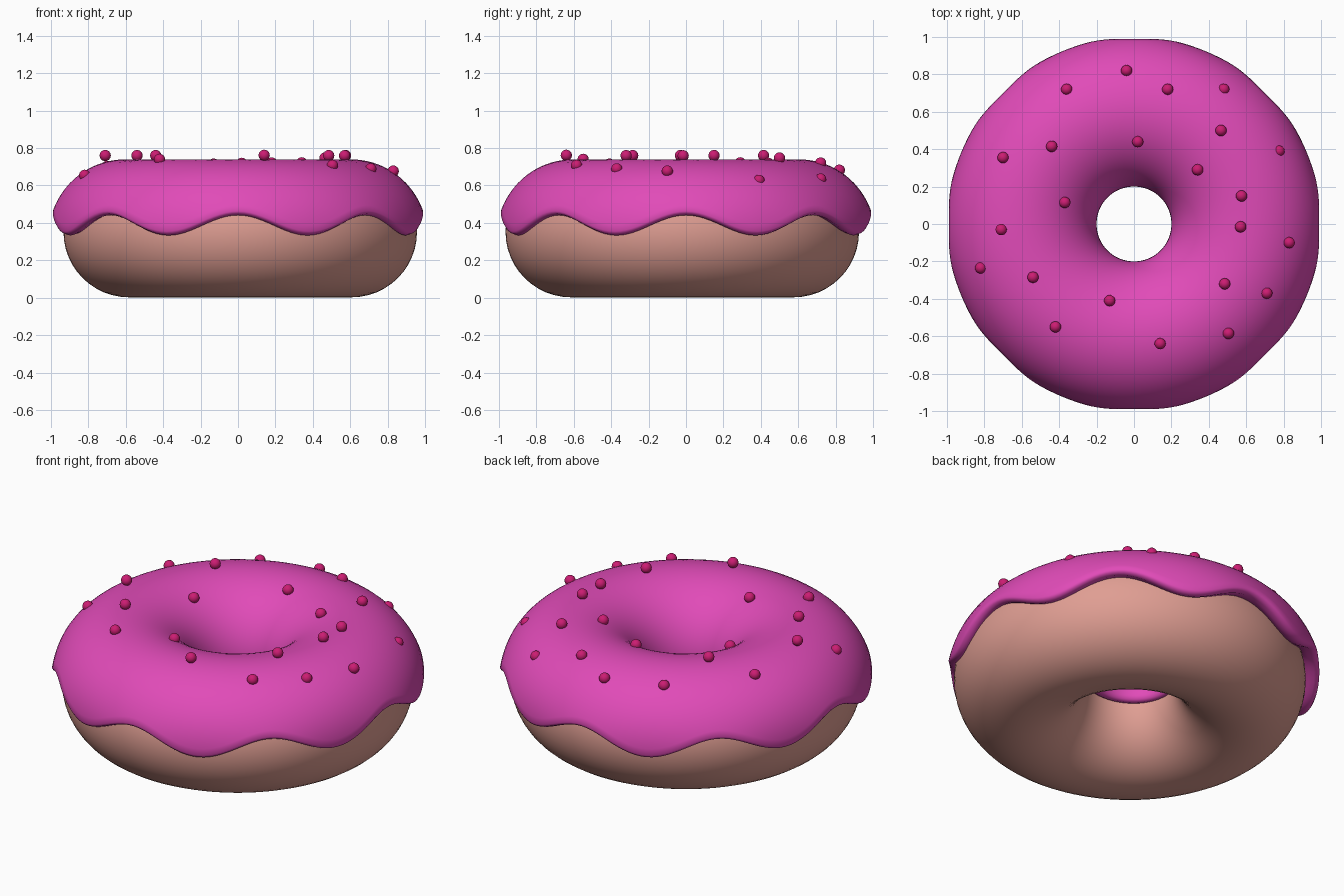
import bpy, bmesh
from math import sin, cos, asin, pi, sqrt, hypot

if "Cube" in bpy.data.objects:
    bpy.data.objects.remove(bpy.data.objects["Cube"])

R, ZC = 0.6, 0.36          # ring radius and mid height
A, B = 0.4, 0.38           # icing cross-section half width / height


def material(name, rgb):
    m = bpy.data.materials.new(name)
    m.diffuse_color = (*rgb, 1)
    m.use_nodes = True
    m.node_tree.nodes["Principled BSDF"].inputs["Base Color"].default_value = m.diffuse_color
    return m


def finish(obj, mat):
    obj.data.materials.append(mat)
    for p in obj.data.polygons:
        p.use_smooth = True


# Dough ring, sitting very slightly off centre under the icing
bpy.ops.mesh.primitive_torus_add(major_radius=0.595, minor_radius=0.35,
                                 major_segments=128, minor_segments=48,
                                 location=(0.012, -0.02, 0.352))
dough = bpy.context.object
dough.name = "dough"
finish(dough, material("dough", (0.74, 0.34, 0.29)))


# Icing cross-section at a given angle; outer edge is wavy, inner edge is level
def icing_profile(a):
    edge = 0.387 + 0.054 * cos(8 * a)
    inner = 0.335
    t0 = asin((edge + 0.022 - ZC) / B)
    t1 = pi - asin((inner + 0.03 - ZC) / B)
    n = 32
    ts = [t0 + (t1 - t0) * i / n for i in range(n + 1)]
    pts = [(R + A * cos(t) + 0.008 * max(0, cos(t)) ** 12 * max(0, sin(t0)) / 0.27,
            ZC + B * sin(t)) for t in ts]
    ro, ri = pts[0][0], pts[-1][0]
    pts += [(ri + 0.008, inner + 0.01), (ri + 0.025, inner), (ri + 0.05, inner + 0.008)]
    pts += [(R + 0.32 * cos(t), ZC + 0.32 * sin(t)) for t in ts[::-4]]
    pts += [(ro - 0.055, edge + 0.008), (ro - 0.03, edge), (ro - 0.008, edge + 0.008)]
    return pts


# Icing swept round the ring
bm = bmesh.new()
N = 192
rings = []
for i in range(N):
    a = 2 * pi * i / N
    rings.append([bm.verts.new((r * cos(a), r * sin(a), z)) for r, z in icing_profile(a)])
for i in range(N):
    p, q = rings[i], rings[(i + 1) % N]
    for j in range(len(p)):
        k = (j + 1) % len(p)
        bm.faces.new((p[j], q[j], q[k], p[k]))
bmesh.ops.recalc_face_normals(bm, faces=bm.faces)
mesh = bpy.data.meshes.new("icing")
bm.to_mesh(mesh)
bm.free()
icing = bpy.data.objects.new("icing", mesh)
bpy.context.collection.objects.link(icing)
finish(icing, material("icing", (0.75, 0.07, 0.48)))

# Sprinkles: x, y and height above the icing surface
sprinkles = [
    (-0.04, 0.82, 0.005), (-0.36, 0.72, 0.0), (0.18, 0.72, 0.005), (0.48, 0.72, -0.01),
    (0.465, 0.5, 0.015), (0.775, 0.39, -0.015), (-0.44, 0.415, 0.02), (0.02, 0.44, 0.01),
    (-0.7, 0.355, 0.005), (0.34, 0.29, 0.01), (-0.37, 0.115, 0.01), (0.575, 0.15, 0.02),
    (-0.71, -0.03, 0.035), (0.57, -0.015, 0.02), (0.83, -0.1, 0.01), (-0.82, -0.235, 0.0),
    (-0.54, -0.285, 0.02), (0.485, -0.32, 0.02), (0.71, -0.37, 0.0), (-0.13, -0.41, 0.01),
    (-0.42, -0.55, 0.01), (0.505, -0.585, 0.005), (0.14, -0.64, 0.025)]
red = material("sprinkle", (0.6, 0.012, 0.17))
for n, (x, y, h) in enumerate(sprinkles):
    z = ZC + B * sqrt(1 - ((hypot(x, y) - R) / A) ** 2) + h
    bpy.ops.mesh.primitive_uv_sphere_add(segments=20, ring_count=12, radius=0.03,
                                         location=(x, y, z))
    ball = bpy.context.object
    ball.name = f"sprinkle_{n + 1}"
    finish(ball, red)
